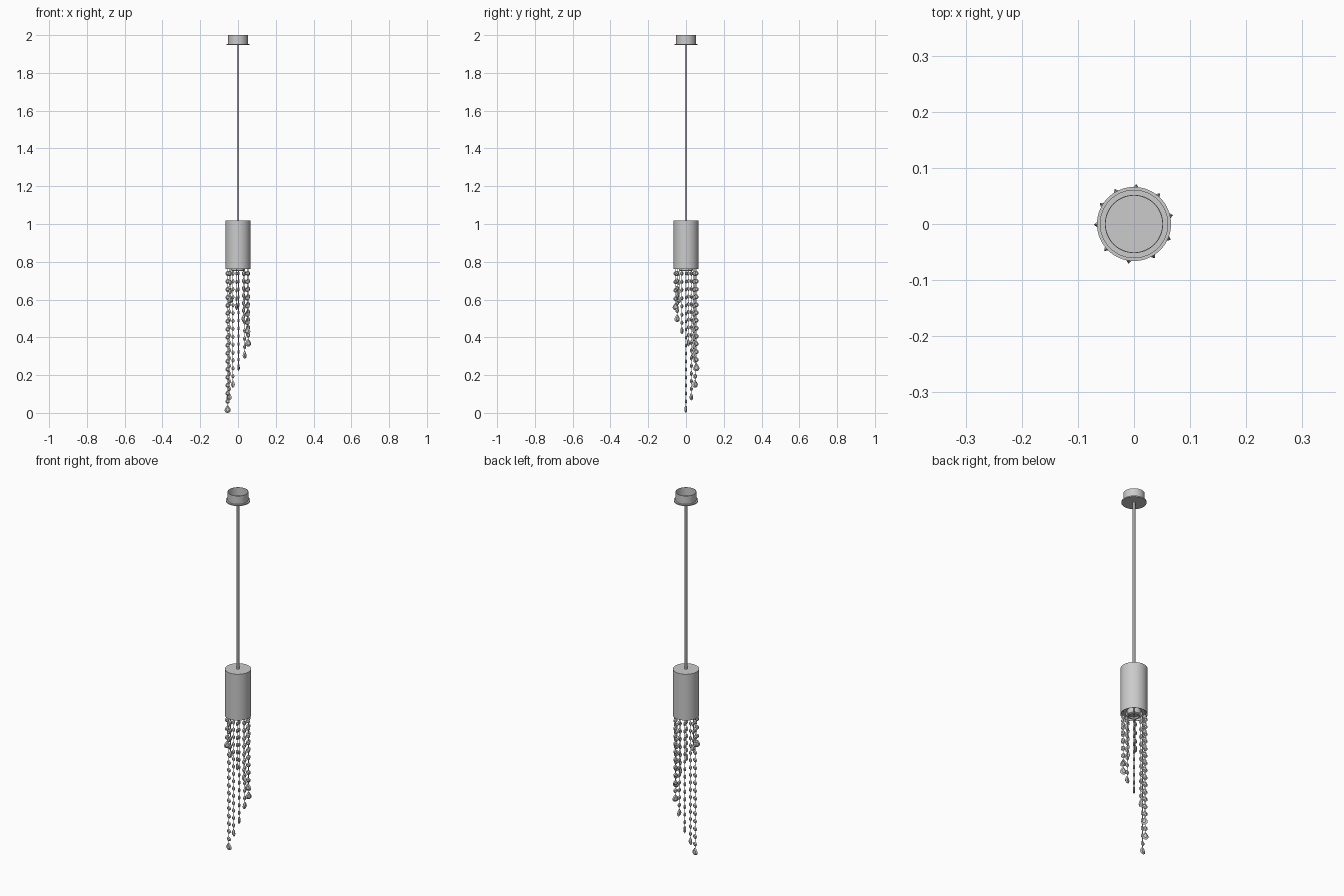
import bpy, bmesh, math
from mathutils import Matrix, Vector

if "Cube" in bpy.data.objects:
    bpy.data.objects.remove(bpy.data.objects["Cube"])


def finish(name, bm, smooth=False):
    bmesh.ops.recalc_face_normals(bm, faces=bm.faces)
    me = bpy.data.meshes.new(name)
    bm.to_mesh(me)
    bm.free()
    ob = bpy.data.objects.new(name, me)
    bpy.context.collection.objects.link(ob)
    if smooth:
        bpy.ops.object.select_all(action='DESELECT')
        ob.select_set(True)
        bpy.context.view_layer.objects.active = ob
        bpy.ops.object.shade_smooth_by_angle(angle=math.radians(35))
    return ob


def lathe(name, profile, seg=48):
    """Spin an (r, z) profile around the z axis."""
    bm = bmesh.new()
    vs = [bm.verts.new((r, 0, z)) for r, z in profile]
    es = [bm.edges.new(p) for p in zip(vs, vs[1:])]
    bmesh.ops.spin(bm, geom=vs + es, cent=(0, 0, 0), axis=(0, 0, 1),
                   angle=2 * math.pi, steps=seg, use_merge=True)
    bmesh.ops.remove_doubles(bm, verts=bm.verts, dist=1e-5)
    return finish(name, bm, True)


def gem(bm, outline, mat, thick, table=0.55):
    """Faceted flat crystal in the xz plane: rim plus a smaller facet on each side."""
    def ring(s, y):
        return [bm.verts.new(mat @ Vector((x * s, y, z * s))) for x, z in outline]
    a, b, c = ring(table, -thick), ring(1, 0), ring(table, thick)
    n = len(outline)
    for lo, hi in ((a, b), (b, c)):
        for i in range(n):
            j = (i + 1) % n
            bm.faces.new((lo[i], lo[j], hi[j], hi[i]))
    bm.faces.new(a[::-1])
    bm.faces.new(c)


# Ceiling canopy: open cup with a wider flange below
lathe("canopy", [(0, 1.948), (0.061, 1.948), (0.061, 1.954), (0.052, 1.954),
                 (0.052, 2.0), (0.0505, 2.0), (0.0505, 1.954), (0, 1.954)])

# Suspension rod
lathe("rod", [(0, 1.015), (0.0065, 1.015), (0.0065, 1.95), (0, 1.95)], 20)

# Cylindrical shade, open underneath
lathe("shade", [(0, 1.018), (0.066, 1.018), (0.066, 0.762), (0.064, 0.762),
                (0.064, 1.014), (0, 1.014)], 64)

# Plate carrying the strands and the lamp in its middle
lathe("strand_plate", [(0, 0.785), (0.063, 0.785), (0.063, 0.780), (0, 0.780)])
lathe("lamp", [(0, 0.781), (0.036, 0.781), (0.036, 0.755), (0.030, 0.751),
               (0.024, 0.751), (0.020, 0.758), (0, 0.758)], 32)

# Crystal strands: (angle in degrees, centre height of the end drop), spiralling down
strands = [(-138, 0.600), (-98, 0.562), (-59, 0.500), (-23, 0.435), (13, 0.370),
           (50, 0.307), (87, 0.240), (119, 0.152), (149, 0.085), (181, 0.0185)]
octagon = [(0.012 * math.cos(math.radians(22.5 + 45 * k)),
            0.013 * math.sin(math.radians(22.5 + 45 * k))) for k in range(8)]
drop = [(0, 0.023), (-0.006, 0.017), (-0.013, 0.006), (-0.0165, -0.003), (-0.014, -0.012),
        (-0.007, -0.0175), (0, -0.0185), (0.007, -0.0175), (0.014, -0.012),
        (0.0165, -0.003), (0.013, 0.006), (0.006, 0.017)]

for i, (ang, z_drop) in enumerate(strands):
    bm = bmesh.new()
    place = Matrix.Rotation(math.radians(ang), 4, 'Z') @ Matrix.Translation((0.055, 0, 0))
    # End drop
    gem(bm, drop, place @ Matrix.Translation((0, 0, z_drop)), 0.006)
    # Beads evenly spaced between plate and drop
    top, bottom = 0.738, z_drop + 0.042
    n = max(1, round((top - bottom) / 0.042))
    for k in range(n + 1):
        z = top + (bottom - top) * k / n
        gem(bm, octagon, place @ Matrix.Translation((0, 0, z)), 0.0055)
    # Thread
    length = 0.781 - (z_drop + 0.018)
    bmesh.ops.create_cone(bm, cap_ends=True, segments=6, radius1=0.0016, radius2=0.0016,
                          depth=length,
                          matrix=place @ Matrix.Translation((0, 0, 0.781 - length / 2)))
    finish(f"crystal_strand_{i + 1}", bm)
